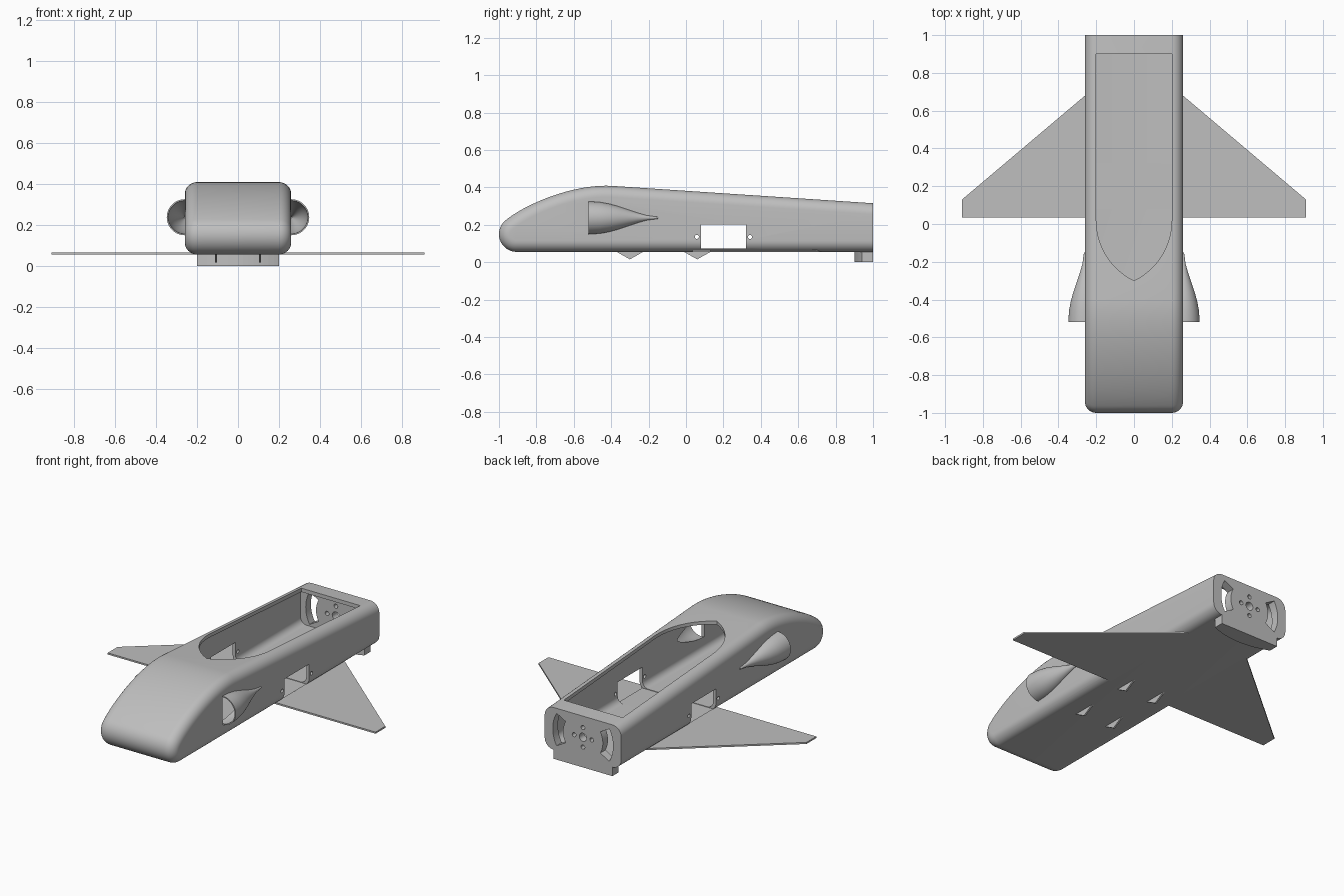
import bpy, bmesh, math
from math import sin, cos, pi, radians
from mathutils import Vector
from mathutils.geometry import interpolate_bezier

if "Cube" in bpy.data.objects:
    bpy.data.objects.remove(bpy.data.objects["Cube"])

grey = bpy.data.materials.new("plain_grey")
grey.use_nodes = True
GREY = (0.52, 0.52, 0.52, 1)
grey.diffuse_color = GREY
grey.node_tree.nodes["Principled BSDF"].inputs["Base Color"].default_value = GREY


def loft(name, rings, closed=False):
    """Solid through a list of matching loops, capped unless closed."""
    bm = bmesh.new()
    loops = [[bm.verts.new(p) for p in ring] for ring in rings]
    pairs = list(zip(loops, loops[1:]))
    if closed:
        pairs.append((loops[-1], loops[0]))
    else:
        bm.faces.new(loops[0])
        bm.faces.new(loops[-1])
    n = len(loops[0])
    for a, b in pairs:
        for i in range(n):
            j = (i + 1) % n
            bm.faces.new((a[i], a[j], b[j], b[i]))
    bmesh.ops.recalc_face_normals(bm, faces=bm.faces)
    mesh = bpy.data.meshes.new(name)
    bm.to_mesh(mesh)
    bm.free()
    mesh.materials.append(grey)
    ob = bpy.data.objects.new(name, mesh)
    bpy.context.collection.objects.link(ob)
    return ob


def prism(name, pts, axis, lo, hi):
    """Extrude a 2D outline along one axis."""
    def place(p, t):
        q = list(p)
        q.insert(axis, t)
        return q
    return loft(name, [[place(p, t) for p in pts] for t in (lo, hi)])


def rect(a0, a1, b0, b1):
    return [(a0, b0), (a1, b0), (a1, b1), (a0, b1)]


def arc(cx, cy, r, start, end, steps):
    return [(cx + r * cos(radians(start + (end - start) * i / steps)),
             cy + r * sin(radians(start + (end - start) * i / steps)))
            for i in range(steps + 1)]


def circle(cx, cy, r, n=24):
    return arc(cx, cy, r, 0, 360, n)[:-1]


def cut(ob, cutter):
    mod = ob.modifiers.new("cut", 'BOOLEAN')
    mod.operation = 'DIFFERENCE'
    mod.solver = 'EXACT'
    mod.object = cutter
    bpy.context.view_layer.objects.active = ob
    bpy.ops.object.modifier_apply(modifier=mod.name)
    bpy.data.objects.remove(cutter)


def smooth(ob):
    bpy.ops.object.select_all(action='DESELECT')
    ob.select_set(True)
    bpy.context.view_layer.objects.active = ob
    bpy.ops.object.shade_smooth_by_angle(angle=radians(30))


# Side profile: flat belly, round nose, arched back
BELLY = 0.055
side = [Vector(p) for p in [(1, BELLY)] + arc(-0.905, 0.15, 0.095, 270, 125, 20)]
top = interpolate_bezier(Vector((*side[-1], 0)), Vector((-0.85, 0.315, 0)),
                         Vector((-0.6, 0.418, 0)), Vector((-0.4, 0.408, 0)), 24)
side += [p.to_2d() for p in top[1:]] + [Vector((1, 0.315))]


def hull(name, wall, half_width, radius, rear):
    """Profile swept across x with rounded flanks, shrunk inward by wall."""
    def ring(x, d):
        out = []
        for i, p in enumerate(side):
            t = side[min(i + 1, len(side) - 1)] - side[max(i - 1, 0)]
            if i == 1:
                t = Vector((-1, 0))
            t.normalize()
            q = p + Vector((t.y, -t.x)) * d
            out.append((x, rear if i in (0, len(side) - 1) else q.x, q.y))
        return out
    half = [(half_width - radius + radius * sin(a), wall + radius * (1 - cos(a)))
            for a in [pi / 2 * k / 8 for k in range(9)]]
    return loft(name, [ring(-x, d) for x, d in reversed(half)]
                + [ring(x, d) for x, d in half])


# Hollow fuselage
body = hull("fuselage", 0, 0.26, 0.06, 1.0)
cut(body, hull("cavity_cutter", 0.02, 0.24, 0.04, 0.95))

# Hatch opening with a pointed front
arch = arc(-0.156, 0.02, 0.356, 0, -64, 16)[:-1]
hatch = [(0.2, 0.9)] + arch + [(0, -0.3)] + [(-x, y) for x, y in reversed(arch)] + [(-0.2, 0.9)]
cut(body, prism("hatch_cutter", hatch, 2, 0.2, 0.6))

# Side windows and their screw holes
cut(body, prism("window_cutter", rect(0.08, 0.32, 0.072, 0.2), 0, -0.4, 0.4))
for y in (0.058, 0.342):
    cut(body, prism("screw_cutter", circle(y, 0.135, 0.011, 16), 0, -0.4, 0.4))

# Rear bulkhead: shaft hole, bolt holes and curved vents
MID = 0.185
cut(body, prism("shaft_cutter", circle(0, MID, 0.025), 1, 0.9, 1.1))
for k in range(4):
    a = k * pi / 2
    cut(body, prism("bolt_cutter", circle(0.06 * cos(a), MID + 0.06 * sin(a), 0.013, 16),
                    1, 0.9, 1.1))
for a in (0, 180):
    vent = arc(0, MID, 0.205, a - 29, a + 29, 12) + arc(0, MID, 0.135, a + 29, a - 29, 12)
    cut(body, prism("vent_cutter", vent, 1, 0.9, 1.1))

# Side air scoops: tapered half shells opening into the fuselage
outer = [(-0.52, 0.088), (-0.46, 0.084), (-0.41, 0.075), (-0.36, 0.061), (-0.31, 0.044),
         (-0.26, 0.027), (-0.21, 0.013), (-0.15, 0.005)]
inner = [(y, max(r - 0.007, 0.002)) for y, r in outer]


def spin(name, profile, x, start, end, steps, closed):
    angles = [radians(start + (end - start) * i / steps)
              for i in range(steps + (not closed))]
    return loft(name, [[(x + r * cos(a), y, 0.237 + r * sin(a)) for y, r in profile]
                       for a in angles], closed)


for s, label in ((1, "left"), (-1, "right")):
    duct = [(y, r) for y, r in inner[:-1]]
    rings = [[(s * 0.26 + r * cos(a), y, 0.237 + r * sin(a))
              for a in [2 * pi * k / 32 for k in range(32)]] for y, r in duct]
    cut(body, loft("duct_cutter", rings))
    mid = 0 if s > 0 else 180
    scoop = spin(label + "_air_scoop", outer + inner[::-1], s * 0.26,
                 mid - 94, mid + 94, 32, False)
    smooth(scoop)
smooth(body)

# Swept wings, flush with the belly
for s, label in ((1, "left"), (-1, "right")):
    plan = [(0.2, 0.035), (0.91, 0.035), (0.91, 0.13), (0.2, 0.73)]
    prism(label + "_wing", [(s * x, y) for x, y in plan], 2, BELLY, 0.065)

# Tail skid block with a bowed front
bow = [(0.2 * k / 8, 0.94 - 0.04 * (1 - (k / 8) ** 2)) for k in range(-8, 9)]
prism("tail_block", [(-0.2, 1)] + bow + [(0.2, 1)], 2, 0, BELLY + 0.01)

# Four small triangular belly tabs
for s, label in ((1, "left"), (-1, "right")):
    for y, place in ((-0.3, "front"), (0.06, "rear")):
        tab = [(y - 0.08, BELLY + 0.005), (y, 0.015), (y + 0.08, BELLY + 0.005)]
        prism(f"{place}_{label}_tab", tab, 0, s * 0.107 - 0.005, s * 0.107 + 0.005)
